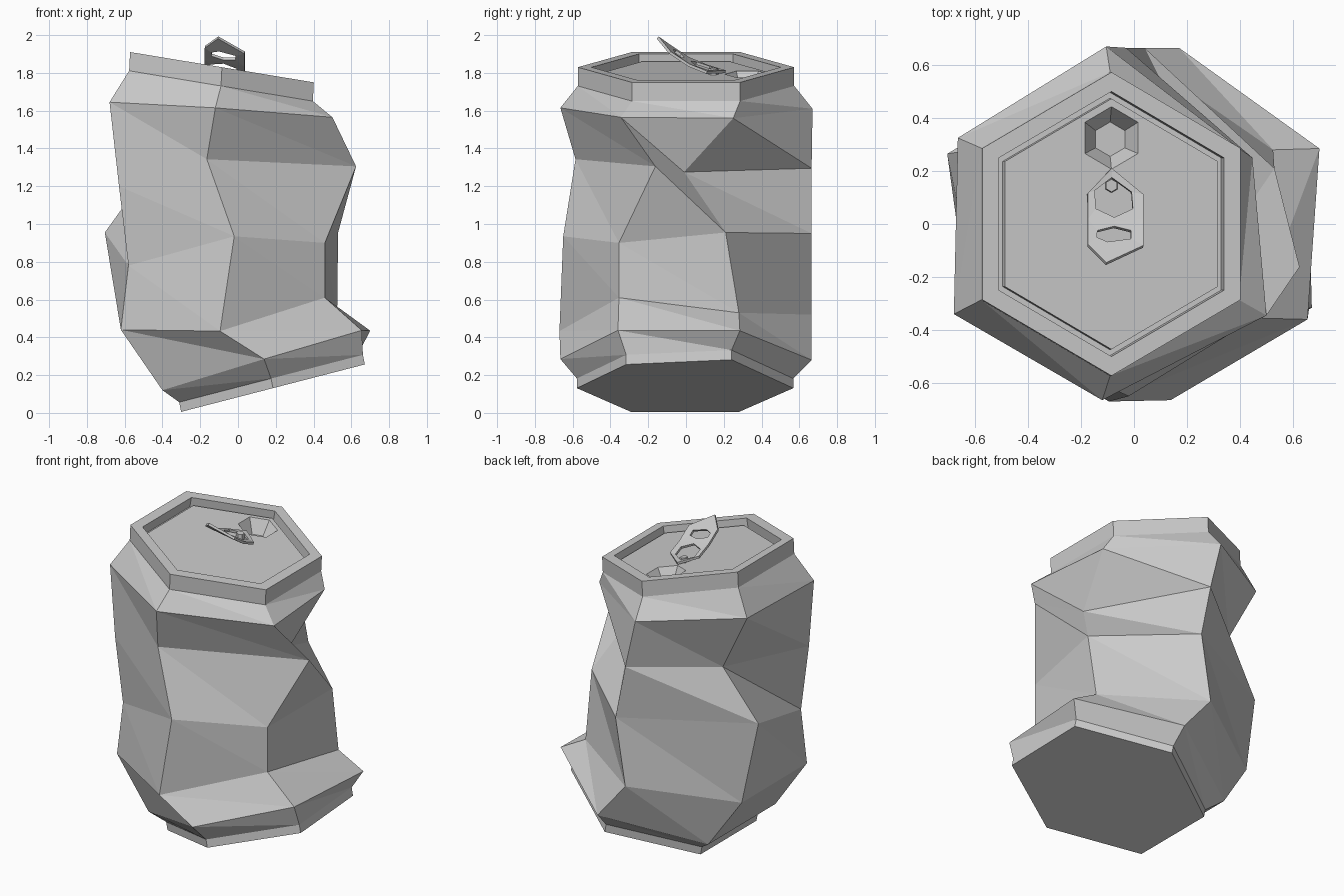
import bpy, bmesh, math

LID_X, LID_SLOPE = -0.085, -0.165


def make_object(name, bm):
    bmesh.ops.recalc_face_normals(bm, faces=bm.faces[:])
    me = bpy.data.meshes.new(name)
    bm.to_mesh(me)
    bm.free()
    ob = bpy.data.objects.new(name, me)
    bpy.context.collection.objects.link(ob)
    return ob


def hex_ring(cx, cy, r, z, slope, pivot):
    """Hexagon starting at the front, lying on a plane tilted along x."""
    pts = []
    for i in range(6):
        a = math.radians(-90 + 60 * i)
        x = cx + 0.98 * r * math.cos(a)
        pts.append((x, cy + r * math.sin(a), z + slope * (x - pivot)))
    return pts


def lid_ring(r, z, cx=LID_X, cy=0.0):
    return hex_ring(cx, cy, r, z, LID_SLOPE, LID_X)


def base_ring(x, z):
    """Foot of the can, with its right-hand corners pushed a little."""
    pts = hex_ring(x, -0.005, 0.573, z, 0.258, x)
    for i, (dx, dy, dz) in ((1, (0, -0.025, 0)), (2, (-0.015, -0.04, 0.025))):
        px, py, pz = pts[i]
        pts[i] = (px + dx, py + dy, pz + dz)
    return pts


def loft(name, rings):
    bm = bmesh.new()
    vs = [[bm.verts.new(p) for p in r] for r in rings]
    for a, b in zip(vs, vs[1:]):
        for i in range(6):
            j = (i + 1) % 6
            # split along the crease direction of the dents
            bm.faces.new((a[i], a[j], b[i]))
            bm.faces.new((a[j], b[j], b[i]))
    bm.faces.new(vs[0])
    bm.faces.new(vs[-1])
    return make_object(name, bm)


# Crumpled side wall: front, right front, right back, back, left back, left front
crumple = [
    [(0.138, -0.665, 0.285), (0.655, -0.36, 0.437), (0.70, 0.285, 0.435),
     (0.17, 0.665, 0.28), (-0.40, 0.345, 0.12), (-0.40, -0.345, 0.12)],
    [(-0.095, -0.67, 0.433), (0.46, -0.355, 0.61), (0.525, 0.28, 0.53),
     (-0.03, 0.665, 0.52), (-0.61, 0.30, 0.43), (-0.62, -0.354, 0.44)],
    [(-0.02, -0.65, 0.935), (0.46, -0.355, 0.90), (0.53, 0.21, 0.955),
     (0.04, 0.665, 0.95), (-0.705, 0.265, 0.955), (-0.58, -0.35, 0.78)],
    [(-0.165, -0.585, 1.343), (0.625, -0.162, 1.305), (0.38, -0.01, 1.275),
     (-0.03, 0.665, 1.295), (-0.475, 0.30, 1.275), (-0.63, -0.36, 1.20)],
    [(-0.12, -0.665, 1.615), (0.50, -0.345, 1.565), (0.447, 0.25, 1.56),
     (-0.105, 0.67, 1.61), (-0.665, 0.325, 1.65), (-0.68, -0.34, 1.645)],
]

# Can: base, body, neck, rim, grooved lid and drinking hole in one skin
rings = [base_ring(0.185, 0.131), base_ring(0.175, 0.182)] + crumple + [
    lid_ring(0.573, 1.73, -0.09), lid_ring(0.573, 1.83),
    lid_ring(0.50, 1.83), lid_ring(0.50, 1.765, LID_X - 0.011),
    lid_ring(0.473, 1.765, LID_X - 0.009), lid_ring(0.473, 1.793),
    lid_ring(0.118, 1.793, -0.085, 0.325),
    lid_ring(0.065, 1.71, -0.09, 0.32),
]
loft("can_body", rings)

# Rivet holding the tab
loft("rivet", [lid_ring(0.028, 1.785, -0.085, 0.145),
               lid_ring(0.024, 1.825, -0.085, 0.145)])


# Bent pull tab: two joined frames, each around a hole
def on_tab(x, y):
    return (x, y, 1.806 + 1.3 * (0.22 - y) ** 2 + LID_SLOPE * (x - LID_X))


outer = {
    "ml": (-0.175, 0.015), "mc": (-0.075, 0.005), "mr": (0.035, 0.015),
    "ul": (-0.175, -0.08), "top": (-0.105, -0.15), "ur": (0.035, -0.085),
    "ll": (-0.175, 0.115), "tip": (-0.085, 0.21), "lr": (0.035, 0.11),
}
frames = [
    (("ml", "ul", "top", "ur", "mr", "mc"),
     [(-0.14, -0.028), (-0.14, -0.055), (-0.10, -0.072),
      (-0.012, -0.06), (-0.012, -0.028), (-0.075, -0.012)]),
    (("mc", "mr", "lr", "tip", "ll", "ml"),
     [(-0.075, 0.022), (-0.005, 0.055), (-0.01, 0.12),
      (-0.085, 0.175), (-0.15, 0.125), (-0.145, 0.055)]),
]
bm = bmesh.new()
edge = {k: bm.verts.new(on_tab(*p)) for k, p in outer.items()}
for names, hole in frames:
    o = [edge[n] for n in names]
    h = [bm.verts.new(on_tab(*p)) for p in hole]
    for i in range(6):
        j = (i + 1) % 6
        bm.faces.new((o[i], o[j], h[j], h[i]))
tab = make_object("pull_tab", bm)
mod = tab.modifiers.new("thickness", "SOLIDIFY")
mod.thickness = 0.015
mod.offset = 0
